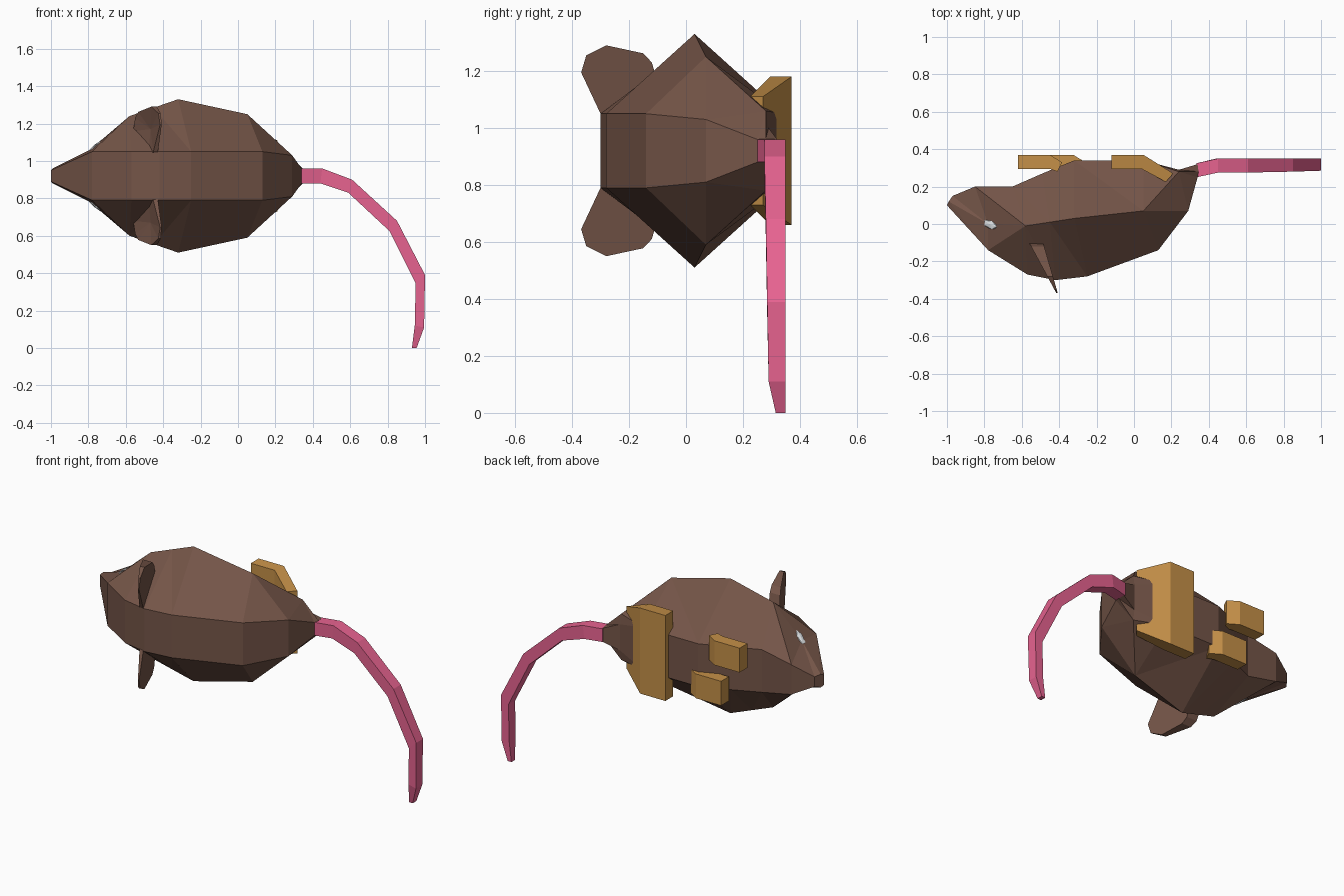
import bpy, bmesh
from mathutils import Vector

if "Cube" in bpy.data.objects:
    bpy.data.objects.remove(bpy.data.objects["Cube"])

ZC = 0.92  # mirror plane height: the animal lies on its side axis


def mat(name, rgb):
    m = bpy.data.materials.new(name)
    m.diffuse_color = (*rgb, 1)
    m.use_nodes = True
    m.node_tree.nodes["Principled BSDF"].inputs["Base Color"].default_value = m.diffuse_color
    return m


BROWN = mat("brown_fur", (0.175, 0.09, 0.064))
PINK = mat("pink_skin", (0.80, 0.125, 0.28))
TAN = mat("tan_paw", (0.56, 0.28, 0.065))
PALE = mat("pale_eye", (0.8, 0.83, 0.85))


def make(name, verts, faces, m):
    me = bpy.data.meshes.new(name)
    me.from_pydata([tuple(v) for v in verts], [], faces)
    bm = bmesh.new()
    bm.from_mesh(me)
    bmesh.ops.recalc_face_normals(bm, faces=bm.faces)
    bm.to_mesh(me)
    bm.free()
    me.materials.append(m)
    ob = bpy.data.objects.new(name, me)
    bpy.context.collection.objects.link(ob)
    return ob


def loft(name, rings, m, tri=False, flip=()):
    n = len(rings[0])
    verts = [v for r in rings for v in r]
    faces = [list(range(n)), list(range(len(verts) - n, len(verts)))]
    for i in range(len(rings) - 1):
        for k in range(n):
            a, b = i * n + k, i * n + (k + 1) % n
            d, c = a + n, b + n
            if not tri:
                faces.append([a, b, c, d])
            elif (k < n // 2) != (i in flip and k in (0, n - 2)):
                faces += [[a, b, d], [b, c, d]]
            else:
                faces += [[a, b, c], [a, c, d]]
    return make(name, verts, faces, m)


# Body: back, flank and belly points (x, y, half width) for each station
stations = [
    ((-1.00, 0.10, 0.03), (-0.99, 0.12, 0.04), (-0.97, 0.15, 0.03)),
    ((-0.78, -0.14, 0.13), (-0.78, 0.00, 0.145), (-0.85, 0.20, 0.09)),
    ((-0.57, -0.27, 0.13), (-0.58, -0.01, 0.32), (-0.65, 0.20, 0.13)),
    ((-0.42, -0.30, 0.13), (-0.45, 0.01, 0.365), (-0.49, 0.27, 0.13)),
    ((-0.25, -0.28, 0.13), (-0.32, 0.03, 0.41), (-0.32, 0.34, 0.13)),
    ((0.13, -0.14, 0.13), (0.05, 0.07, 0.33), (0.05, 0.34, 0.13)),
    ((0.29, 0.07, 0.11), (0.24, 0.28, 0.14), (0.24, 0.29, 0.08)),
    ((0.34, 0.25, 0.04), (0.345, 0.28, 0.042), (0.34, 0.32, 0.04)),
]
rings = []
for st in stations:
    up = [(x, y, ZC + h) for x, y, h in st]
    down = [(x, y, ZC - h) for x, y, h in reversed(st)]
    rings.append(up + down)
loft("body", rings, BROWN, tri=True, flip=(1,))

# Tail: outer (x, z), inner (x, z), y range at each station
tail = [
    (0.335, 0.96, 0.335, 0.88, 0.25, 0.325),
    (0.45, 0.96, 0.44, 0.88, 0.275, 0.35),
    (0.61, 0.90, 0.59, 0.83, 0.275, 0.35),
    (0.85, 0.68, 0.81, 0.625, 0.28, 0.35),
    (1.00, 0.39, 0.95, 0.345, 0.285, 0.35),
    (0.995, 0.11, 0.945, 0.12, 0.29, 0.35),
    (0.955, 0.0, 0.93, 0.0, 0.315, 0.35),
]
loft("tail", [[(xo, y0, zo), (xo, y1, zo), (xi, y1, zi), (xi, y0, zi)]
              for xo, zo, xi, zi, y0, y1 in tail], PINK)

# Ears: rounded outline (y, half width), thinning towards the tip, hollow in front
outline = [(-0.25, 0.10), (-0.30, 0.13), (-0.368, 0.275), (-0.35, 0.335),
           (-0.28, 0.37), (-0.15, 0.342), (-0.12, 0.31), (-0.10, 0.24)]
n = len(outline)
for side, label in ((1, "upper"), (-1, "lower")):
    front = [(-0.55 + (-0.12 - y) * 0.54, y, ZC + side * h) for y, h in outline]
    back = [(-0.48 + (-0.12 - y) * 0.29, y, ZC + side * h) for y, h in outline]
    faces = [list(range(n, 2 * n))]
    for k in range(n):
        j = (k + 1) % n
        faces += [[k, j, n + j, n + k], [k, j, 2 * n]]
    hollow = (-0.468, -0.23, ZC + side * 0.25)
    make("ear_" + label, front + back + [hollow], faces, BROWN)

    # Eyes: flat lozenges lying on the cheek
    bm = bmesh.new()
    bmesh.ops.create_icosphere(bm, subdivisions=1, radius=1)
    for v in bm.verts:
        x, y, z = v.co
        v.co = Vector((-0.77 + x * 0.04, -0.003 + y * 0.025 - x * 0.012,
                       ZC + side * (0.155 + x * 0.034 + z * 0.01)))
    bmesh.ops.recalc_face_normals(bm, faces=bm.faces)
    me = bpy.data.meshes.new("eye_" + label)
    bm.to_mesh(me)
    bm.free()
    me.materials.append(PALE)
    bpy.context.collection.objects.link(bpy.data.objects.new("eye_" + label, me))

# Front paws: bent slabs, one a little ahead of the other
paw = [(-0.62, 0.37), (-0.45, 0.37), (-0.385, 0.33), (-0.41, 0.28),
       (-0.45, 0.295), (-0.62, 0.295)]
for label, dx, z0, z1 in (("upper", 0.0, 0.967, 1.115), ("lower", 0.125, 0.732, 0.88)):
    loft("front_paw_" + label,
         [[(x + dx, y, z) for x, y in paw] for z in (z0, z1)], TAN)

# Rear feet: one wide bent slab, narrower at the heel
foot = [(-0.12, 0.37, 0.26), (0.05, 0.37, 0.26), (0.21, 0.27, 0.19),
        (0.17, 0.225, 0.19), (0.04, 0.295, 0.26), (-0.12, 0.295, 0.26)]
loft("rear_feet", [[(x, y, ZC + s * h) for x, y, h in foot] for s in (-1, 1)], TAN)
